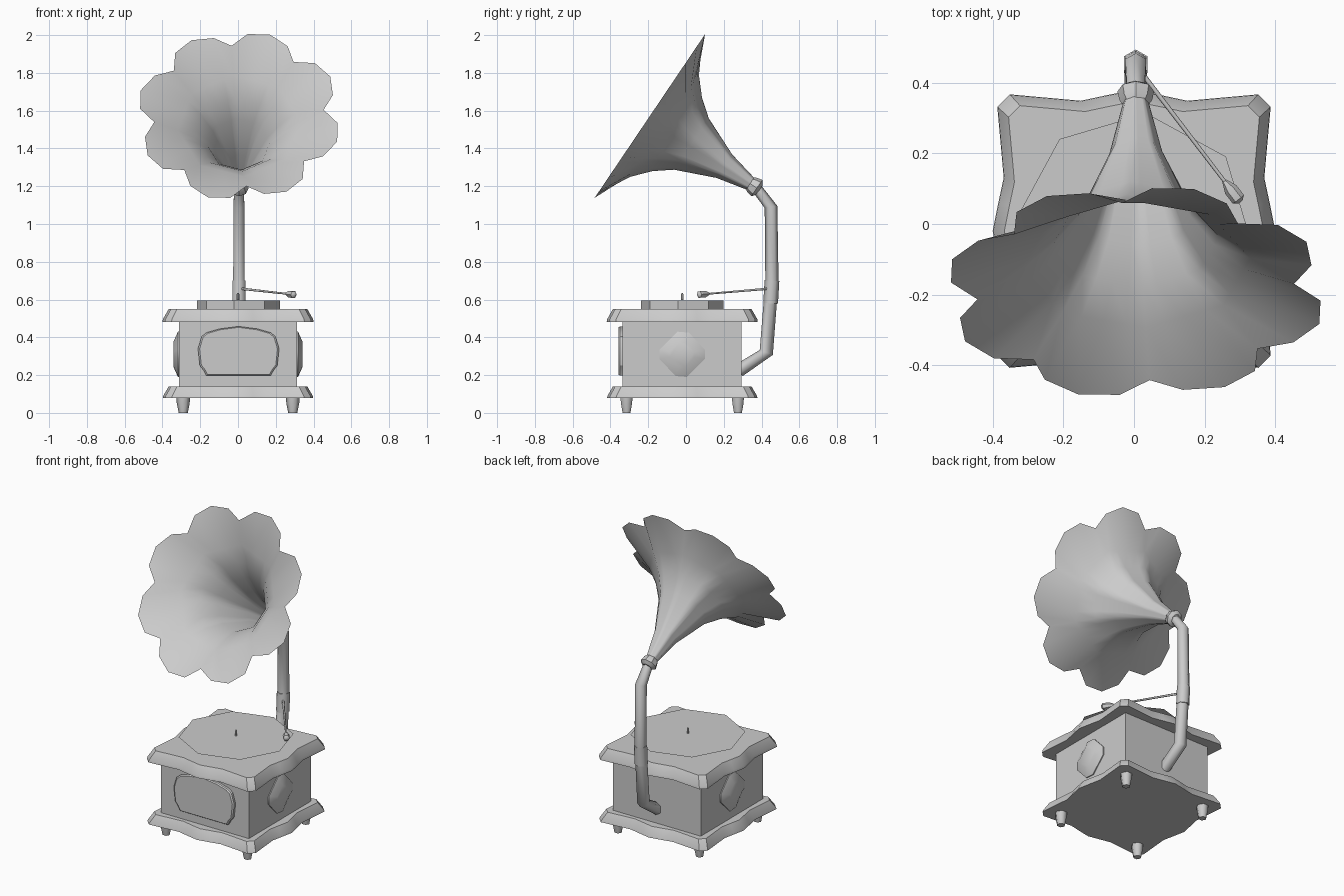
import bpy, bmesh
from math import sin, cos, pi, radians
from mathutils import Vector

if "Cube" in bpy.data.objects:
    bpy.data.objects.remove(bpy.data.objects["Cube"], do_unlink=True)

grey = bpy.data.materials.new("plain grey")
grey.use_nodes = True
grey.diffuse_color = (0.6, 0.6, 0.6, 1)
grey.node_tree.nodes["Principled BSDF"].inputs["Base Color"].default_value = (0.6, 0.6, 0.6, 1)

CY = -0.02  # depth centre of the cabinet


def loft(name, rings, caps=True, angle=30):
    """Skin a list of equal-length closed rings into one object."""
    bm = bmesh.new()
    rows = [[bm.verts.new(p) for p in ring] for ring in rings]
    n = len(rows[0])
    for a, b in zip(rows, rows[1:]):
        for i in range(n):
            j = (i + 1) % n
            bm.faces.new((a[i], a[j], b[j], b[i]))
    if caps:
        bm.faces.new(rows[0][::-1])
        if len(rows) > 1:
            bm.faces.new(rows[-1])
    bmesh.ops.recalc_face_normals(bm, faces=bm.faces)
    mesh = bpy.data.meshes.new(name)
    bm.to_mesh(mesh)
    bm.free()
    mesh.materials.append(grey)
    obj = bpy.data.objects.new(name, mesh)
    bpy.context.collection.objects.link(obj)
    bpy.ops.object.select_all(action='DESELECT')
    obj.select_set(True)
    bpy.context.view_layer.objects.active = obj
    bpy.ops.object.shade_smooth_by_angle(angle=radians(angle))
    return obj


def ngon(centre, u, v, r, sides, turn=0):
    return [centre + u * (r * cos(turn + 2 * pi * i / sides)) + v * (r * sin(turn + 2 * pi * i / sides))
            for i in range(sides)]


def lathe(name, profile, origin, axis, sides=8, turn=0, angle=30):
    """Turn (distance along axis, radius) pairs around an axis."""
    axis = Vector(axis).normalized()
    u = Vector((1, 0, 0)) if abs(axis.x) < 0.7 else Vector((0, 1, 0))
    u = (u - axis * u.dot(axis)).normalized()
    v = axis.cross(u)
    return loft(name, [ngon(Vector(origin) + axis * t, u, v, r, sides, turn) for t, r in profile], angle=angle)


def tube(name, points, radii, sides=6):
    """Sweep a polygon along a path lying in the depth plane."""
    pts = [Vector(p) for p in points]
    u = Vector((1, 0, 0))
    rings = []
    for i, p in enumerate(pts):
        t = (pts[min(i + 1, len(pts) - 1)] - pts[max(i - 1, 0)]).normalized()
        rings.append(ngon(p, u, u.cross(t), radii[i], sides, pi / 2))
    return loft(name, rings, angle=65)


def wavy_ring(z, inset):
    """Square outline with clipped corners and a wave along each side."""
    side = [(0.35, -0.385), (0.385, -0.35), (0.367, -0.15), (0.382, -0.08),
            (0.398, 0), (0.382, 0.08), (0.367, 0.15)]
    ring = []
    for k in range(4):
        c, s = cos(k * pi / 2), sin(k * pi / 2)
        for x, y in side:
            f = 1 - inset / 0.385
            x2, y2 = x * f, y * f
            ring.append(Vector((x2 * c - y2 * s, x2 * s + y2 * c + CY, z)))
    return ring


# Cabinet
loft("base_plate", [wavy_ring(0.08, 0.0), wavy_ring(0.09, 0.002), wavy_ring(0.14, 0.03)], angle=40)
loft("top_plate", [wavy_ring(0.48, -0.002), wavy_ring(0.495, 0.0), wavy_ring(0.55, 0.03)], angle=40)
corners = [(-1, -1), (1, -1), (1, 1), (-1, 1)]
loft("cabinet_body", [[Vector((0.312 * x, 0.315 * y + CY, z)) for x, y in corners] for z in (0.13, 0.49)])

for x, y in corners:
    where = ("front" if y < 0 else "back") + ("_left" if x > 0 else "_right")
    lathe(where + "_foot", [(0, 0.024), (0.05, 0.034), (0.085, 0.037)],
          (0.29 * x, 0.295 * y + CY, 0), (0, 0, 1), sides=6, angle=65)

# Front plaque with an arched top
half = [(0.17, 0.197), (0.185, 0.225), (0.205, 0.25), (0.215, 0.34), (0.195, 0.405), (0.17, 0.425), (0.1, 0.445)]
outline = half + [(0, 0.458)] + [(-x, z) for x, z in reversed(half)]


def plaque_ring(y, scale):
    return [Vector((x * scale + 0.003, y, 0.325 + (z - 0.325) * scale)) for x, z in outline]


loft("front_plaque", [plaque_ring(-0.33, 1), plaque_ring(-0.35, 1), plaque_ring(-0.357, 0.96)])

# Diamond bosses on both sides
diamond = [(0.12, -0.025), (0.12, 0.025), (0.035, 0.115), (-0.025, 0.12)]
diamond += [(-y, -z) for y, z in diamond]
for sign, where in ((1, "left"), (-1, "right")):
    loft(where + "_boss", [[Vector((sign * x, CY + y * s, 0.31 + z * s)) for y, z in diamond]
                           for x, s in ((0.30, 1), (0.318, 1), (0.342, 0.55))], angle=60)

# Turntable, record and spindle
turn = radians(-6)
lathe("turntable_drum", [(0, 0.22), (0.047, 0.22)], (0.003, CY, 0.548), (0, 0, 1), 8, turn)
loft("record", [ngon(Vector((0, CY, 0.599)), Vector((1, 0, 0)), Vector((0, 1, 0)), 0.335, 8, turn)])
lathe("spindle", [(0, 0.007), (0.03, 0.007), (0.038, 0.003)], (0, CY, 0.598), (0, 0, 1), 6)

# Support arm behind the cabinet
AX = 0.005
tube("support_arm", [(AX, 0.28, 0.225), (AX, 0.425, 0.32), (AX, 0.455, 0.70), (AX, 0.45, 1.09), (AX, 0.37, 1.195)],
     [0.036, 0.037, 0.035, 0.034, 0.028])
tube("arm_sleeve", [(AX, 0.448, 0.58), (AX, 0.455, 0.70)], [0.039, 0.039])

# Needle arm and its head
start, end = Vector((0.02, 0.43, 0.657)), Vector((0.28, 0.09, 0.628))
reach = end - start
lathe("needle_arm", [(0, 0.007), (reach.length, 0.005)], start, reach, 6, angle=65)
lathe("needle_head", [(-0.04, 0.007), (-0.01, 0.02), (0.025, 0.02), (0.035, 0.008)], end, reach, 6, angle=45)

# Horn
throat = Vector((AX, 0.36, 1.2))
axis = Vector((0, -0.83, 0.56)).normalized()
across = Vector((1, 0, 0))
up = Vector((0, 0.56, 0.83)).normalized()
PETALS = 8
lobe = [(0, 0.45), (10, 0.515), (22.5, 0.545), (35, 0.525)]  # angle, rim radius


def horn_ring(t, r, petal):
    """Blend an eight-sided section of radius r into the petalled rim."""
    ring = []
    for k in range(PETALS):
        for deg, rim in lobe:
            flat = r * cos(pi / 8) / cos(radians(deg - 22.5))
            rad = flat * (1 - petal) + rim * petal
            a = radians(5 + 45 * k + deg)
            ring.append(throat + axis * t + across * (rad * cos(a)) + up * (rad * sin(a)))
    return ring


loft("horn", [horn_ring(0.0, 0.032, 0), horn_ring(0.19, 0.075, 0), horn_ring(0.40, 0.165, 0),
              horn_ring(0.49, 0.235, 0), horn_ring(0.57, 0.325, 0), horn_ring(0.665, 0.5, 1)],
     caps=False, angle=60)

# Collar joining horn and arm
lathe("horn_collar", [(-0.035, 0.03), (-0.018, 0.052), (0.012, 0.046), (0.03, 0.034)], throat, axis, 8, angle=35)
